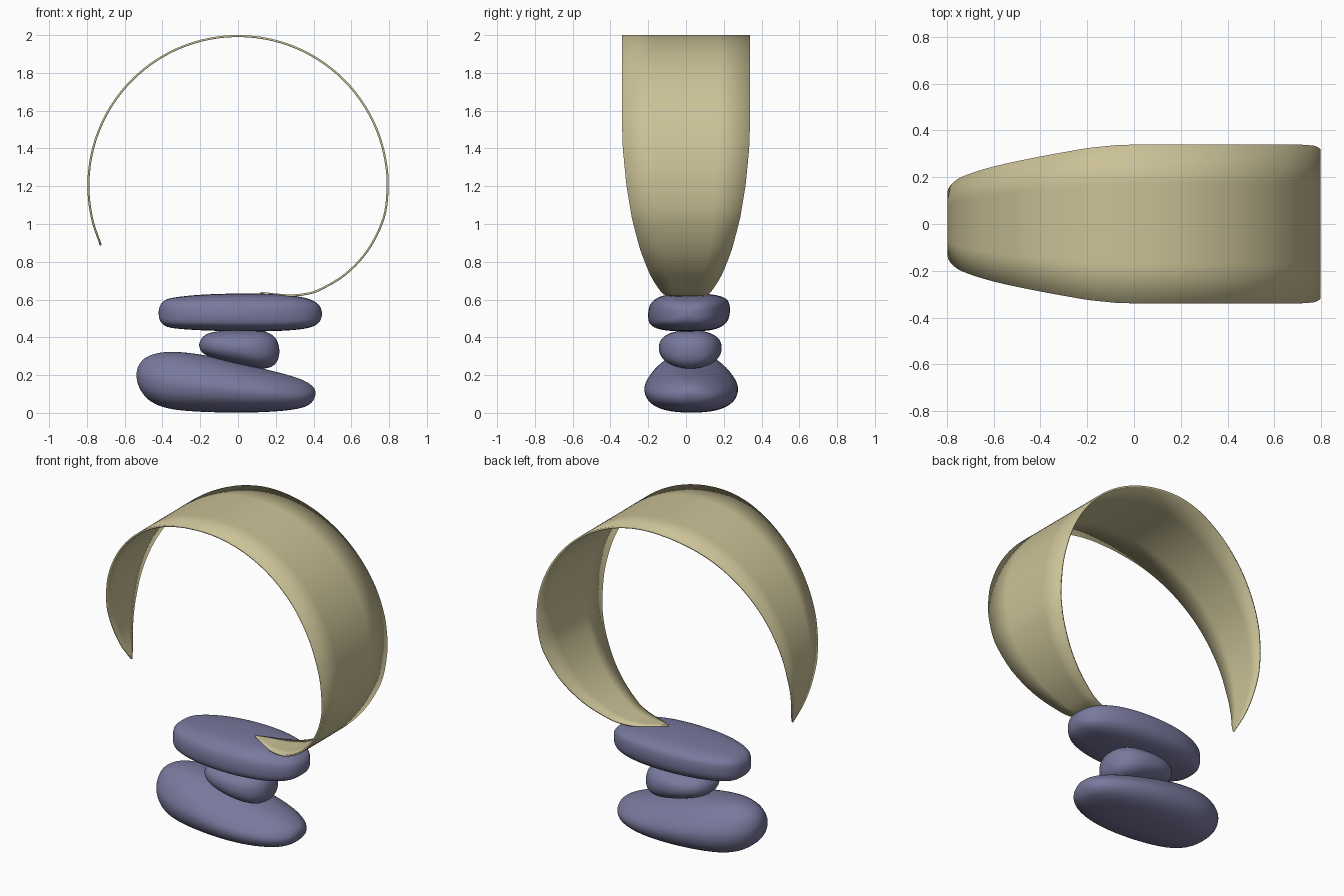
import bpy, bmesh, math
from mathutils import Vector

if "Cube" in bpy.data.objects:
    bpy.data.objects.remove(bpy.data.objects["Cube"])


def material(name, rgb):
    m = bpy.data.materials.new(name)
    m.diffuse_color = (*rgb, 1)
    m.use_nodes = True
    m.node_tree.nodes["Principled BSDF"].inputs["Base Color"].default_value = m.diffuse_color
    return m


def finish(name, bm, mat):
    bmesh.ops.recalc_face_normals(bm, faces=bm.faces)
    me = bpy.data.meshes.new(name)
    bm.to_mesh(me)
    bm.free()
    ob = bpy.data.objects.new(name, me)
    bpy.context.collection.objects.link(ob)
    me.materials.append(mat)
    return ob


def smooth(ob, angle):
    bpy.ops.object.select_all(action='DESELECT')
    ob.select_set(True)
    bpy.context.view_layer.objects.active = ob
    bpy.ops.object.shade_smooth_by_angle(angle=math.radians(angle))


def spline(pts, steps):
    """Catmull-Rom curve through the points"""
    p = [2 * pts[0] - pts[1]] + pts + [2 * pts[-1] - pts[-2]]
    out = []
    for i in range(1, len(p) - 2):
        a, b, c, d = p[i - 1:i + 3]
        for s in range(steps):
            t = s / steps
            out.append(0.5 * (2 * b + (c - a) * t + (2 * a - 5 * b + 4 * c - d) * t * t
                              + (3 * b - a - 3 * c + d) * t ** 3))
    return out + [pts[-1]]


def lookup(table, v):
    for (a, fa), (b, fb) in zip(table, table[1:]):
        if v <= b:
            return fa + (fb - fa) * (v - a) / (b - a)
    return table[-1][1]


def stone(name, mat, left, right, stations, y_range, taper=0.0, lean=0.0, n=2.6, end=2.4):
    """Pebble lofted along x; stations hold x, lower z, upper z"""
    bm = bmesh.new()
    yc, hy = sum(y_range) / 2, (y_range[1] - y_range[0]) / 2
    xc, hx = (left[0] + right[0]) / 2, (right[0] - left[0]) / 2
    rings = []
    for x, lo, hi in stations:
        w = hy * (1 - abs((x - xc) / hx) ** end) ** (1 / end)
        ring = []
        for k in range(24):
            a = math.tau * k / 24
            c, s = math.cos(a), math.sin(a)
            u = math.copysign(abs(c) ** (2 / n), c)
            v = math.copysign(abs(s) ** (2 / n), s)
            y = yc + w * u * (1 - taper * max(v, 0))
            z = (lo + hi) / 2 + (hi - lo) / 2 * v + lean * u * w * (1 - v * v)
            ring.append(bm.verts.new((x, y, z)))
        rings.append(ring)
    for a, b in zip(rings, rings[1:]):
        for k in range(24):
            bm.faces.new((a[k], a[k - 1], b[k - 1], b[k]))
    for (x, z), ring in ((left, rings[0]), (right, rings[-1])):
        tip = bm.verts.new((x, yc, z))
        for k in range(24):
            bm.faces.new((tip, ring[k], ring[k - 1]))
    ob = finish(name, bm, mat)
    ob.modifiers.new("soften", 'SUBSURF').levels = 2
    ob.modifiers["soften"].render_levels = 2
    smooth(ob, 180)


slate = material("slate_blue", (0.19, 0.19, 0.34))
sand = material("sand", (0.60, 0.54, 0.31))

# Three balanced stones
stone("bottom_stone", slate, (-0.54, 0.20), (0.412, 0.105),
      [(-0.53, .145, .25), (-0.50, .09, .29), (-0.45, .048, .314), (-0.38, .022, .326),
       (-0.28, .008, .324), (-0.1, .0, .295), (0.1, .0, .243), (0.25, .01, .207),
       (0.34, .024, .178), (0.385, .045, .152), (0.405, .075, .13)],
      (-0.23, 0.285), taper=0.3, n=2.5, end=2.2)
stone("middle_stone", slate, (-0.207, 0.36), (0.222, 0.325),
      [(-0.20, .33, .385), (-0.18, .31, .412), (-0.14, .29, .43), (-0.05, .264, .438),
       (0.06, .24, .44), (0.13, .231, .437), (0.18, .24, .418), (0.21, .27, .385)],
      (-0.15, 0.195), n=2.3, end=2.3)
stone("top_stone", slate, (-0.422, 0.53), (0.448, 0.525),
      [(-0.415, .485, .57), (-0.39, .458, .6), (-0.34, .445, .613), (-0.2, .436, .628),
       (0.0, .43, .634), (0.2, .431, .632), (0.33, .44, .618), (0.40, .454, .597),
       (0.435, .48, .57)],
      (-0.208, 0.24), lean=0.07, n=3.0, end=2.3)

# Tapered ribbon: open hoop ending in a flick on the top stone
path = [Vector((0.792 * math.cos(t), 1.203 + 0.792 * math.sin(t)))
        for t in (math.radians(203.5 - 10.175 * i) for i in range(21))]
path += [Vector(p) for p in ((.772, 1.035), (.69, .865), (.57, .735), (.43, .651),
                             (.35, .628), (.27, .622), (.19, .628), (.12, .636))]
curve = spline(path, 5)
dist = [0.0]
for a, b in zip(curve, curve[1:]):
    dist.append(dist[-1] + (b - a).length)
start_w = [(0, .002), (.08, .045), (.2, .09), (.35, .14), (.6, .195), (.9, .247),
           (1.16, .29), (1.37, .325), (1.5, .338), (1.6, .34)]
end_w = [(0, .002), (.06, .035), (.15, .08), (.23, .108), (.35, .148), (.48, .19),
         (.66, .243), (.85, .288), (1.02, .316), (1.22, .335), (1.4, .34)]
bm = bmesh.new()
rows = []
for p, d in zip(curve, dist):
    w = min(lookup(start_w, d), lookup(end_w, dist[-1] - d))
    rows.append([bm.verts.new((p.x, w * f, p.y)) for f in (-1, -0.5, 0, 0.5, 1)])
for a, b in zip(rows, rows[1:]):
    for k in range(4):
        bm.faces.new((a[k], a[k + 1], b[k + 1], b[k]))
ribbon = finish("ribbon", bm, sand)
thick = ribbon.modifiers.new("thickness", 'SOLIDIFY')
thick.thickness = 0.011
thick.offset = 0
smooth(ribbon, 40)
